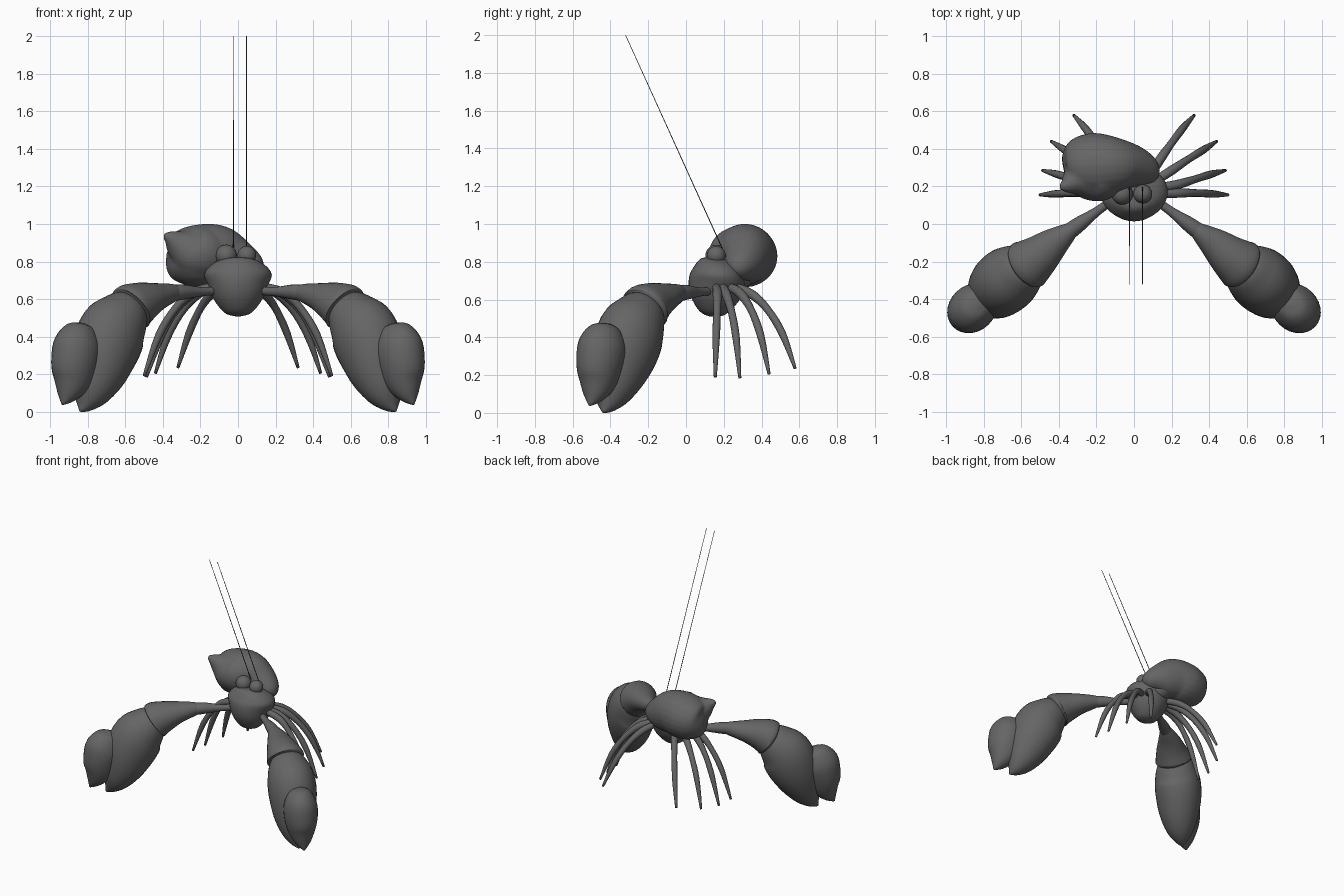
import bpy, bmesh
from math import cos, sin, tau
from mathutils import Vector

grey = bpy.data.materials.new("dark_grey")
grey.diffuse_color = (.13, .13, .13, 1)


def spline(pts, steps):
    # smooth interpolation of (x, y, z, radius_a, radius_b) stations
    out = []
    for i in range(len(pts) - 1):
        a, b, c, d = pts[max(i - 1, 0)], pts[i], pts[i + 1], pts[min(i + 2, len(pts) - 1)]
        for k in range(steps):
            t = k / steps
            out.append([0.5 * (2 * q + (r - p) * t + (2 * p - 5 * q + 4 * r - s) * t ** 2
                               + (3 * q - p - 3 * r + s) * t ** 3)
                        for p, q, r, s in zip(a, b, c, d)])
    return out + [list(pts[-1])]


def loft(bm, pts, seg=24, steps=4):
    # elliptical tube along a path with closed ends; radius_a lies horizontally
    pts = spline([p if len(p) == 5 else (*p, p[3]) for p in pts], steps)
    pos = [Vector(p[:3]) for p in pts]
    rings, last = [], None
    for i, p in enumerate(pts):
        t = (pos[min(i + 1, len(pos) - 1)] - pos[max(i - 1, 0)]).normalized()
        e = t.cross(Vector((0, 0, 1)))
        e = e.normalized() if e.length > 0.02 else (last or Vector((1, 0, 0)))
        if last and e.dot(last) < 0:
            e = -e
        last = e
        n = t.cross(e).normalized()
        ra, rb = max(p[3], 0.002), max(p[4], 0.002)
        rings.append([bm.verts.new(pos[i] + e * ra * cos(tau * k / seg) + n * rb * sin(tau * k / seg))
                      for k in range(seg)])
    for r0, r1 in zip(rings, rings[1:]):
        for k in range(seg):
            bm.faces.new((r0[k], r0[(k + 1) % seg], r1[(k + 1) % seg], r1[k]))
    bm.faces.new(rings[0])
    bm.faces.new(rings[-1])


def finish(bm, name):
    bmesh.ops.recalc_face_normals(bm, faces=bm.faces)
    me = bpy.data.meshes.new(name)
    bm.to_mesh(me)
    bm.free()
    me.materials.append(grey)
    ob = bpy.data.objects.new(name, me)
    bpy.context.collection.objects.link(ob)
    for f in me.polygons:
        f.use_smooth = True
    return ob


def tube(name, pts, side=1, **kw):
    bm = bmesh.new()
    loft(bm, [(p[0] * side, *p[1:]) for p in pts], **kw)
    return finish(bm, name)


def ball(name, centre, r):
    bm = bmesh.new()
    bmesh.ops.create_uvsphere(bm, u_segments=24, v_segments=16, radius=r)
    bmesh.ops.translate(bm, verts=bm.verts, vec=centre)
    return finish(bm, name)


# body: upright stack of ovals, broad on top and narrow below
tube("body", [(0, .14, .51, .02, .02), (0, .142, .53, .075, .07), (0, .15, .60, .13, .125),
              (0, .16, .67, .158, .148), (0, .17, .73, .18, .145), (0, .175, .78, .145, .12),
              (0, .18, .81, .08, .08), (0, .181, .82, .01, .01)], seg=32)

# soft abdomen leading into the shell
tube("abdomen", [(.02, .2, .70, .08), (-.02, .27, .74, .09), (-.08, .31, .79, .1)])

# shell: main whorl and pointed spire fused together
bm = bmesh.new()
loft(bm, [(.125, .255, .75, .015), (.105, .265, .76, .055), (.05, .29, .785, .095), (-.03, .31, .81, .125, .14),
          (-.12, .312, .835, .158, .163), (-.21, .31, .83, .175, .166), (-.29, .31, .82, .158, .152),
          (-.345, .305, .81, .115), (-.375, .30, .81, .05)])
loft(bm, [(-.08, .30, .84, .10), (-.16, .27, .84, .138), (-.24, .25, .85, .133), (-.31, .23, .89, .087),
          (-.36, .205, .925, .042), (-.395, .195, .94, .014)])
shell = finish(bm, "shell")
m = shell.modifiers.new("fuse", 'REMESH')
m.mode = 'VOXEL'
m.voxel_size = 0.01
m.use_smooth_shade = True
m = shell.modifiers.new("soften", 'SMOOTH')
m.factor = 0.5
m.iterations = 5

# eyes on short stalks, and long straight antennae
for side, x, r in (("left", -.063, .057), ("right", .047, .05)):
    ball(side + "_eye", (x, .16, .833), r)
    tube(side + "_eye_stalk", [(x * .8, .165, .74, .035), (x, .16, .82, .035)], seg=16)
for side, x in (("left", -.025), ("right", .045)):
    tube(side + "_antenna", [(x, .215, .82, .003), (x, -.32, 2.0, .002)], seg=6, steps=1)

# walking legs: root, thigh, knee, shin, tip
LEGS = [
    [(.11, .16, .67), (.24, .165, .635), (.33, .165, .555), (.42, .16, .41), (.50, .155, .19)],
    [(.11, .19, .67), (.23, .21, .635), (.33, .24, .54), (.41, .265, .40), (.487, .285, .185)],
    [(.10, .22, .67), (.20, .285, .635), (.29, .345, .545), (.37, .395, .41), (.44, .44, .205)],
    [(.08, .25, .67), (.14, .345, .63), (.20, .43, .55), (.26, .51, .42), (.32, .578, .235)],
]

for side, s in (("left", -1), ("right", 1)):
    for i, leg in enumerate(LEGS):
        radii = (.022, .025, .02, .02, .008)
        tube(f"{side}_leg_{i + 1}", [(*p, r) for p, r in zip(leg, radii)], s, seg=12)

    # claw arm: thin shoulder then a flaring forearm
    tube(side + "_shoulder", [(.11, .13, .645, .022), (.2, .065, .64, .025), (.29, 0, .638, .04),
                              (.35, -.045, .632, .042), (.37, -.06, .63, .025)], s, seg=16)
    tube(side + "_forearm", [(.31, -.015, .635, .03), (.345, -.04, .633, .048), (.43, -.105, .613, .085, .074),
                             (.50, -.165, .588, .112, .105), (.555, -.208, .561, .133, .128),
                             (.57, -.219, .55, .132, .125), (.58, -.228, .54, .08)], s, seg=28)

    # claw palm ending in the fixed finger
    tube(side + "_claw_palm", [(.55, -.205, .575, .06), (.57, -.22, .555, .11), (.61, -.248, .51, .146),
                               (.665, -.288, .435, .17, .185), (.705, -.322, .33, .17, .185),
                               (.742, -.36, .21, .147, .153), (.782, -.395, .105, .105, .105),
                               (.815, -.42, .04, .055, .052), (.84, -.44, .004, .006, .006)], s, seg=32)

    # movable finger on the outer face of the claw
    tube(side + "_claw_finger", [(.83, -.415, .47, .02), (.835, -.42, .445, .075, .085), (.852, -.44, .365, .117, .135),
                                 (.868, -.456, .27, .12, .133), (.882, -.468, .17, .098, .11),
                                 (.91, -.49, .09, .057), (.935, -.51, .04, .006)], s, seg=28)
